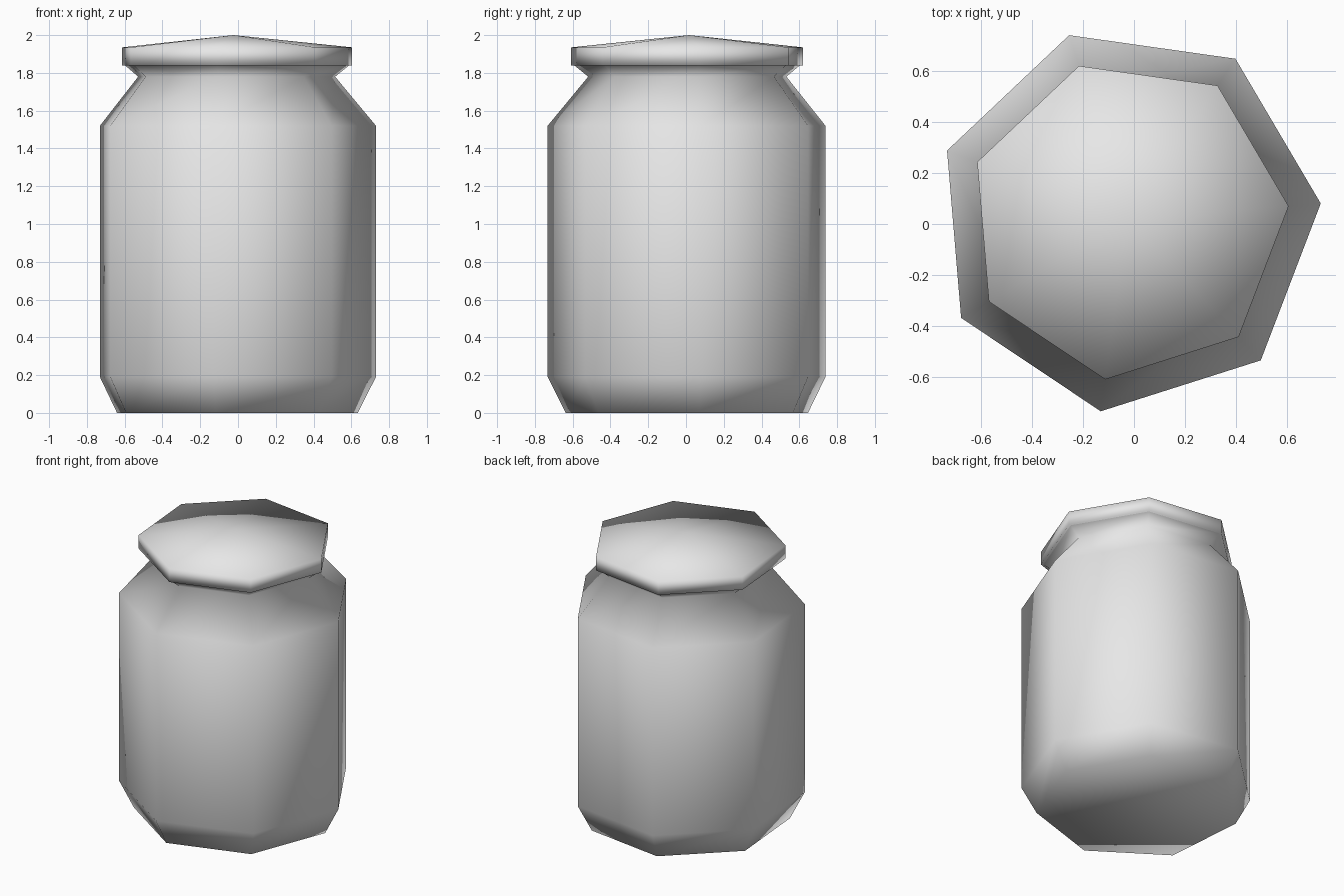
import bpy
import bmesh
import math

cube = bpy.data.objects.get("Cube")
if cube:
    bpy.data.objects.remove(cube, do_unlink=True)

SIDES = 7
TURN = math.radians(4.8)
CENTRE = (-0.024, 0.017)

grey = bpy.data.materials.new("plain_grey")
grey.use_nodes = True
colour = (0.8, 0.8, 0.8, 1.0)
grey.diffuse_color = colour
grey.node_tree.nodes["Principled BSDF"].inputs["Base Color"].default_value = colour


def lathe(name, profile, cap_bottom=True):
    """Seven-sided turned shape from (radius, height) points, bottom to top."""
    bm = bmesh.new()
    rings = []
    for r, z in profile:
        if r == 0:
            rings.append([bm.verts.new((*CENTRE, z))] * SIDES)
            continue
        ring = []
        for i in range(SIDES):
            a = TURN + math.tau * i / SIDES
            ring.append(bm.verts.new((CENTRE[0] + r * math.cos(a),
                                      CENTRE[1] + r * math.sin(a), z)))
        rings.append(ring)
    for low, high in zip(rings, rings[1:]):
        for i in range(SIDES):
            j = (i + 1) % SIDES
            corners = [low[i], low[j], high[j], high[i]]
            bm.faces.new(list(dict.fromkeys(corners)))
    if cap_bottom:
        bm.faces.new(rings[0][::-1])
    for face in bm.faces:
        face.smooth = True
    mesh = bpy.data.meshes.new(name)
    bm.to_mesh(mesh)
    bm.free()
    mesh.materials.append(grey)
    obj = bpy.data.objects.new(name, mesh)
    bpy.context.collection.objects.link(obj)
    return obj


# Jar body: chamfered base, straight wall, shoulder and flared neck
lathe("jar_body", [(0.66, 0), (0.757, 0.19), (0.757, 1.52),
                   (0.54, 1.78), (0.615, 1.84)])

# Lid: short rim with a shallow pointed top
lathe("jar_lid", [(0.631, 1.84), (0.631, 1.935), (0, 2.0)])
